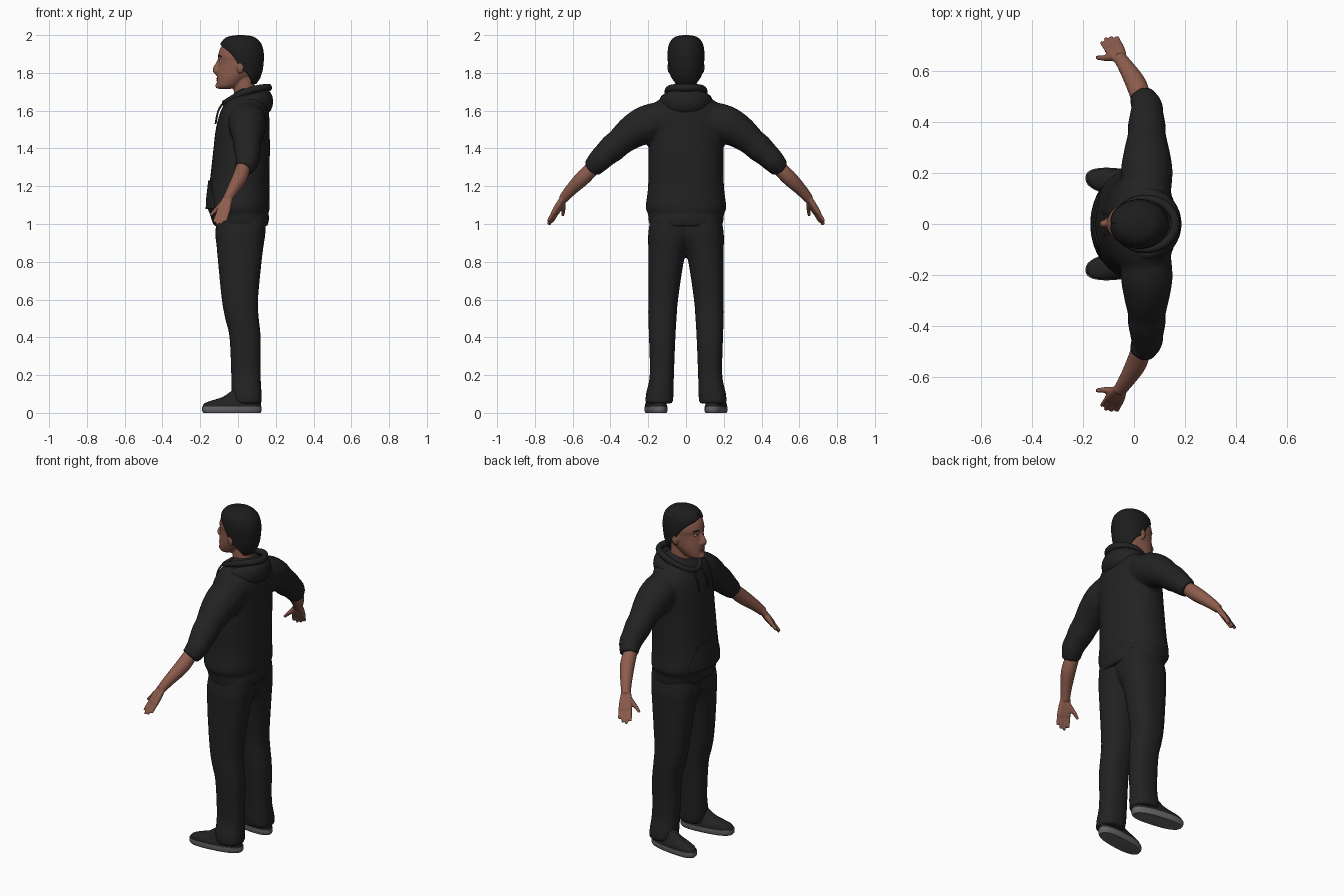
import bpy, bmesh, math
from mathutils import Vector

if "Cube" in bpy.data.objects:
    bpy.data.objects.remove(bpy.data.objects["Cube"])


def material(name, r, g, b):
    m = bpy.data.materials.new(name)
    m.use_nodes = True
    m.diffuse_color = (r, g, b, 1)
    node = next(n for n in m.node_tree.nodes if n.type == 'BSDF_PRINCIPLED')
    node.inputs["Base Color"].default_value = (r, g, b, 1)
    node.inputs["Roughness"].default_value = 0.8
    return m


CLOTH = material("black cloth", .016, .016, .016)
HAIR = material("black hair", .012, .012, .012)
SKIN = material("brown skin", .27, .11, .075)
LIP = material("dark lip", .2, .07, .055)
EYE = material("eye white", .5, .47, .45)
SOLE = material("grey sole", .13, .13, .13)


def spline(rows, steps):
    """Smooth interpolation through rows of numbers."""
    out, last = [], len(rows) - 1
    for i in range(last):
        a, b, c, d = (rows[max(0, min(last, i + k))] for k in (-1, 0, 1, 2))
        for s in range(steps):
            t = s / steps
            out.append([q + t / 2 * (r - p + t * (2*p - 5*q + 4*r - w + t * (3*(q - r) + w - p)))
                        for p, q, r, w in zip(a, b, c, d)])
    return out + [list(rows[-1])]


def skin(bm, rings, closed=True, caps=True):
    rings = [[bm.verts.new(p) for p in ring] for ring in rings]
    n = len(rings[0])
    for lo, hi in zip(rings, rings[1:]):
        for i in range(n if closed else n - 1):
            j = (i + 1) % n
            bm.faces.new((lo[i], lo[j], hi[j], hi[i]))
    if closed and caps:
        bm.faces.new(rings[0][::-1])
        bm.faces.new(rings[-1])


def stack(bm, rows, power=2.2, shear=0, steps=4, n=32):
    """Loft of level sections: z, x min, x max, y min, y max."""
    rings = []
    for z, x0, x1, y0, y1 in spline(rows, steps):
        ring = []
        for i in range(n):
            a = math.tau * i / n
            c, s = math.cos(a), math.sin(a)
            x = (x0 + x1) / 2 + (x1 - x0) / 2 * math.copysign(abs(c) ** (2 / power), c)
            y = (y0 + y1) / 2 + (y1 - y0) / 2 * math.copysign(abs(s) ** (2 / power), s)
            ring.append((x, y - shear * x, z))
        rings.append(ring)
    skin(bm, rings)


def arcs(bm, rows, middle, steps=4, n=40):
    """Open shell of level arcs: z, x min, x max, half width, half angle."""
    rings = []
    for z, x0, x1, w, half in spline(rows, steps):
        angles = [middle + half * (2 * i / n - 1) for i in range(n + 1)]
        rings.append([((x0 + x1) / 2 + (x1 - x0) / 2 * math.cos(a), w * math.sin(a), z) for a in angles])
    skin(bm, rings, closed=False)


def tube(bm, rows, steps=4, n=16):
    """Round tube through points: x, y, z, radius."""
    pts = spline(rows, steps)
    rings = []
    for i, p in enumerate(pts):
        d = Vector(pts[min(i + 1, len(pts) - 1)][:3]) - Vector(pts[max(i - 1, 0)][:3])
        u = d.cross(Vector((1, 0, 0))).normalized()
        v = d.cross(u).normalized()
        angles = [math.tau * k / n for k in range(n)]
        rings.append([Vector(p[:3]) + p[3] * (u * math.cos(a) + v * math.sin(a)) for a in angles])
    skin(bm, rings)


def ball(bm, centre, size):
    made = bmesh.ops.create_uvsphere(bm, u_segments=16, v_segments=10, radius=1)["verts"]
    bmesh.ops.scale(bm, vec=size, verts=made)
    bmesh.ops.translate(bm, vec=centre, verts=made)


def finish(name, bm, mat, mirror=False, voxel=0, shell=0):
    bmesh.ops.recalc_face_normals(bm, faces=bm.faces)
    mesh = bpy.data.meshes.new(name)
    bm.to_mesh(mesh)
    bm.free()
    mesh.materials.append(mat)
    ob = bpy.data.objects.new(name, mesh)
    bpy.context.collection.objects.link(ob)
    bpy.ops.object.select_all(action='DESELECT')
    ob.select_set(True)
    bpy.context.view_layer.objects.active = ob
    bpy.ops.object.shade_smooth_by_angle(angle=math.radians(50))
    if mirror:
        m = ob.modifiers.new("Mirror", 'MIRROR')
        m.use_axis = (False, True, False)
        m.use_mirror_merge = False
    if voxel:
        m = ob.modifiers.new("Blend", 'REMESH')
        m.mode, m.voxel_size, m.use_smooth_shade = 'VOXEL', voxel, True
        m = ob.modifiers.new("Soften", 'SMOOTH')
        m.factor, m.iterations = .5, 3
    if shell:
        m = ob.modifiers.new("Thickness", 'SOLIDIFY')
        m.thickness, m.offset = shell, 0
    return ob


# Hoodie body and sleeves, blended at the shoulders
bm = bmesh.new()
torso = [(.99, -.13, .16, .195), (1.04, -.145, .165, .2), (1.055, -.148, .16, .2),
         (1.09, -.162, .168, .214), (1.2, -.152, .166, .201), (1.4, -.13, .169, .199),
         (1.5, -.118, .167, .2), (1.58, -.098, .165, .2), (1.64, -.07, .155, .165),
         (1.68, -.03, .14, .11), (1.72, 0, .1, .06)]
stack(bm, [(z, a, b, -w, w) for z, a, b, w in torso])
for side in (1, -1):
    tube(bm, [(.05, side * y, z, r) for y, z, r in (
        (.08, 1.57, .09), (.2, 1.53, .102), (.28, 1.49, .091), (.35, 1.435, .075), (.39, 1.4, .074),
        (.43, 1.365, .066), (.46, 1.335, .062))] + [(.03, side * .5, 1.292, .051)])
finish("hoodie", bm, CLOTH, voxel=.011)

# Front pocket follows the belly
bm = bmesh.new()
arcs(bm, [(1.08, -.167, .16, .21, .75), (1.13, -.165, .16, .207, .72),
          (1.2, -.157, .16, .2, .5), (1.23, -.154, .16, .2, .45)], math.pi)
finish("front_pocket", bm, CLOTH, shell=.008)

# Hood: draped pouch and a thinner lip above it
def hood_ring(name, cx, rx, ry, level, drop, thick, tall):
    bm = bmesh.new()
    rings = []
    for i in range(41):
        a = math.tau * i / 40
        back = (1 + math.cos(a)) / 2
        z = level - drop * (1 - back) ** 2
        t, h = (lo + (hi - lo) * back for lo, hi in (thick, tall))
        ring = []
        for k in range(14):
            b = math.tau * k / 14
            out = t * math.cos(b)
            ring.append((cx + (rx + out) * math.cos(a), (ry + out) * math.sin(a), z + h * math.sin(b)))
        rings.append(ring)
    skin(bm, rings, caps=False)
    bmesh.ops.remove_doubles(bm, verts=bm.verts, dist=.0001)
    finish(name, bm, CLOTH)


hood_ring("hood_drape", .045, .105, .115, 1.648, .03, (.018, .036), (.018, .062))
hood_ring("hood_lip", .045, .117, .098, 1.722, .082, (.014, .018), (.016, .02))

# Drawstrings
bm = bmesh.new()
tube(bm, [(-.075, .035, 1.645, .005), (-.104, .04, 1.6, .005), (-.119, .042, 1.53, .005)], n=8)
finish("drawstrings", bm, CLOTH, mirror=True)

# Trousers
bm = bmesh.new()
stack(bm, [(1.05, -.11, .15, -.06, .185), (.95, -.12, .145, -.05, .2), (.88, -.113, .135, -.012, .2),
           (.8, -.106, .125, .012, .2), (.6, -.086, .106, .042, .2), (.5, -.068, .11, .05, .2),
           (.4, -.045, .12, .056, .196), (.2, -.036, .12, .064, .192), (.1, -.034, .125, .066, .212),
           (.05, -.025, .125, .07, .215)], power=2.4)
finish("trousers", bm, CLOTH, mirror=True, voxel=.011)

# Shoes
bm = bmesh.new()
stack(bm, [(0, -.182, .118, .105, .205), (.012, -.19, .125, .1, .21), (.034, -.19, .125, .1, .21)],
      power=2.5, shear=.13, steps=2)
finish("shoe_soles", bm, SOLE, mirror=True)
bm = bmesh.new()
stack(bm, [(.03, -.187, .122, .102, .208), (.05, -.178, .122, .105, .206), (.065, -.14, .12, .11, .2),
           (.085, -.08, .118, .115, .195), (.12, -.03, .11, .12, .19)], power=2.4, shear=.13)
finish("shoe_uppers", bm, CLOTH, mirror=True)

# Forearms and hands
bm = bmesh.new()
wrist = Vector((-.057, .652, 1.13))
tube(bm, [(.035, .46, 1.33, .036), (.012, .54, 1.25, .041), (-.028, .61, 1.18, .032), (*wrist, .025)])
reach, across = Vector((-.043, .075, -.13)), Vector((.82, .36, -.06))
for i, length in enumerate((.95, 1.05, 1, .85)):
    k = i - 1.5
    rows = []
    for t, gap, r in ((-.08, .009, .015), (.22, .014, .016), (.5, .018, .014), (.62, .02, .0105),
                      (.85, .022, .0095), (length, .023, .007)):
        rows.append((*(wrist + reach * t + across * gap * k), r))
    tube(bm, rows, n=12)
tube(bm, [(*wrist, .016), (-.09, .652, 1.1, .015), (-.122, .65, 1.07, .011), (-.147, .652, 1.045, .008)], n=12)
finish("forearms_and_hands", bm, SKIN, mirror=True, voxel=.0045)

# Head, neck, nose and ears
bm = bmesh.new()
face = [(1.715, -.1, -.04, .028), (1.73, -.111, 0, .05), (1.765, -.112, .05, .066), (1.8, -.11, .1, .076),
        (1.86, -.102, .12, .083), (1.89, -.106, .12, .086), (1.94, -.088, .11, .08), (1.98, -.04, .07, .05)]
stack(bm, [(z, a, b, -w, w) for z, a, b, w in face], power=2.1)
tube(bm, [(.05, 0, 1.62, .066), (.035, 0, 1.7, .058), (.03, 0, 1.8, .056)])
tube(bm, [(-.094, 0, 1.875, .011), (-.108, 0, 1.845, .012), (-.12, 0, 1.817, .0155), (-.108, 0, 1.8, .014)])
ball(bm, (-.105, 0, 1.731), (.016, .025, .015))
for side in (1, -1):
    ball(bm, (-.106, side * .013, 1.811), (.014, .009, .009))
    ball(bm, (.012, side * .086, 1.83), (.02, .013, .033))
finish("head", bm, SKIN, voxel=.0055)

# Facial details
bm = bmesh.new()
ball(bm, (-.085, .032, 1.862), (.011, .014, .008))
finish("eyes", bm, EYE, mirror=True)
bm = bmesh.new()
ball(bm, (-.094, .031, 1.862), (.0035, .005, .006))
finish("pupils", bm, HAIR, mirror=True)
bm = bmesh.new()
tube(bm, [(-.1, .014, 1.884, .004), (-.096, .032, 1.89, .005), (-.083, .052, 1.884, .003)], n=8)
finish("eyebrows", bm, HAIR, mirror=True)
bm = bmesh.new()
ball(bm, (-.107, 0, 1.769), (.009, .025, .005))
ball(bm, (-.106, 0, 1.76), (.009, .021, .005))
finish("lips", bm, LIP)

# Hair cap with a hairline that falls from forehead to nape
bm = bmesh.new()
arcs(bm, [(1.742, -.03, .093, .065, .85), (1.77, -.06, .112, .079, 1.1), (1.8, -.08, .123, .087, 1.35),
          (1.825, -.085, .129, .09, 1.65), (1.88, -.088, .134, .094, 1.95), (1.92, -.092, .131, .093, 2.3),
          (1.942, -.092, .125, .089, 2.75), (1.958, -.087, .117, .084, math.pi),
          (1.98, -.068, .095, .067, math.pi), (1.991, -.042, .072, .045, math.pi),
          (1.997, .005, .025, .01, math.pi), (1.997, .014, .016, .001, math.pi)], 0)
bmesh.ops.remove_doubles(bm, verts=bm.verts, dist=.0002)
finish("hair", bm, HAIR, shell=.007)
